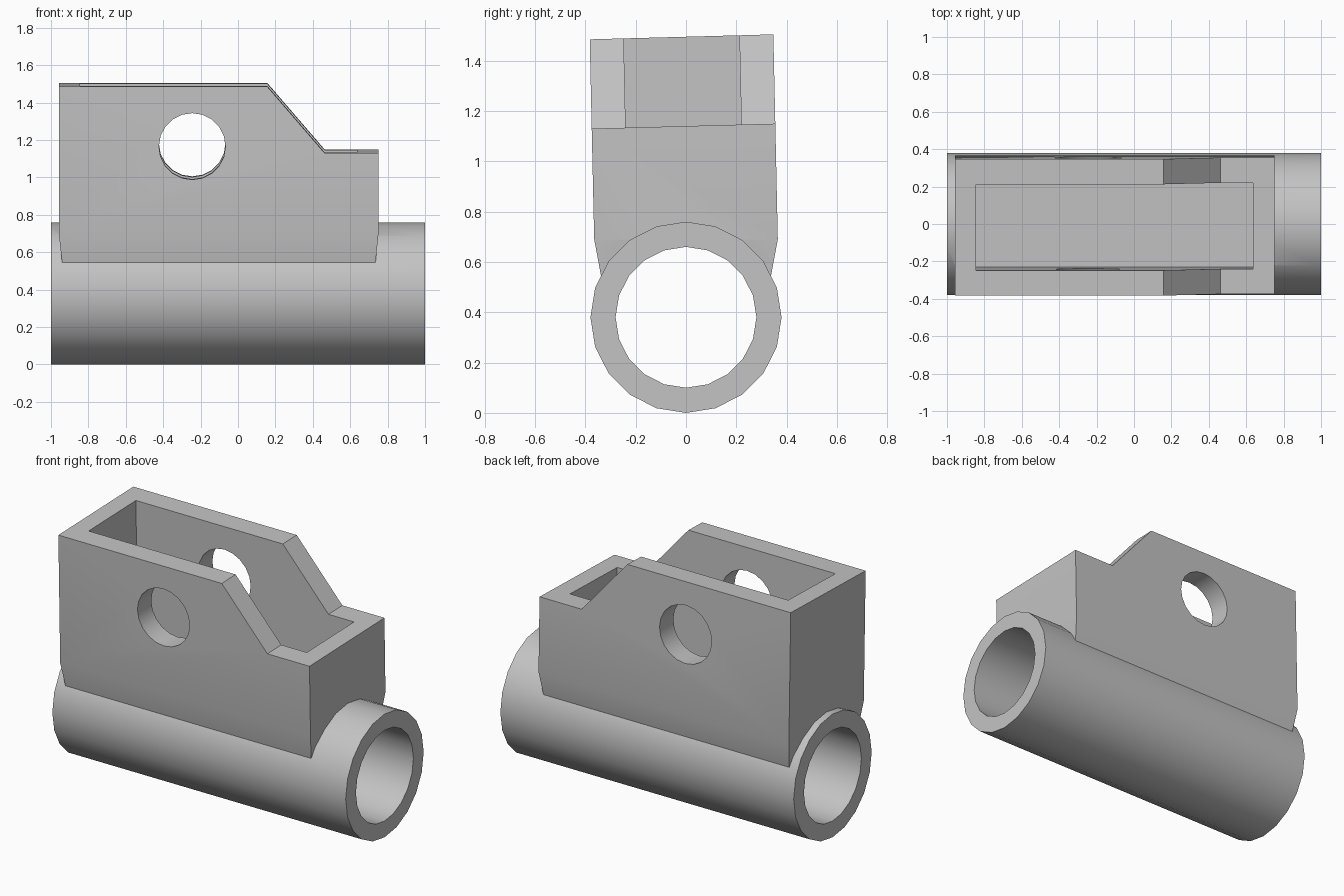
import bpy
import bmesh
from math import pi, radians

if "Cube" in bpy.data.objects:
    bpy.data.objects.remove(bpy.data.objects["Cube"])

grey = bpy.data.materials.new("plain grey")
grey.use_nodes = True
grey.diffuse_color = (0.55, 0.55, 0.55, 1)
grey.node_tree.nodes["Principled BSDF"].inputs["Base Color"].default_value = grey.diffuse_color

AXIS_Z = 0.38      # height of the pipe axis
KINK_Z = 0.69      # where the housing starts to taper into the pipe
BASE_Z = 0.54


def add_object(name, bm):
    bmesh.ops.recalc_face_normals(bm, faces=bm.faces)
    mesh = bpy.data.meshes.new(name)
    bm.to_mesh(mesh)
    bm.free()
    mesh.materials.append(grey)
    obj = bpy.data.objects.new(name, mesh)
    bpy.context.collection.objects.link(obj)
    return obj


def lean(bm):
    # the housing leans very slightly towards the front
    for v in bm.verts:
        y, z = v.co.y, v.co.z
        if z > KINK_Z + 0.01:
            v.co.y = y - 0.022 * (z - KINK_Z)
            v.co.z = z + 0.027 * y


def cylinder(name, radius, length, location, rotation, sides=20):
    bm = bmesh.new()
    bmesh.ops.create_cone(bm, cap_ends=True, segments=sides, radius1=radius,
                          radius2=radius, depth=length)
    obj = add_object(name, bm)
    obj.location, obj.rotation_euler = location, rotation
    return obj


# Housing: stepped side outline, tapered at the foot
def housing():
    bm = bmesh.new()
    foot = [(-0.94, BASE_Z), (0.735, BASE_Z)]
    upper = [(0.75, KINK_Z), (0.75, 1.14), (0.463, 1.14),
             (0.157, 1.495), (-0.957, 1.495), (-0.957, KINK_Z)]
    sides = []
    for s in (-1, 1):
        ring = [bm.verts.new((x, s * 0.337, z)) for x, z in foot]
        ring += [bm.verts.new((x, s * 0.365, z)) for x, z in upper]
        bm.faces.new(ring[2:])
        bm.faces.new([ring[0], ring[1], ring[2], ring[-1]])
        sides.append(ring)
    front, back = sides
    n = len(front)
    for i in range(n):
        j = (i + 1) % n
        bm.faces.new((front[i], front[j], back[j], back[i]))
    lean(bm)
    return add_object("pipe_housing", bm)


# Pocket open at the top
def pocket():
    bm = bmesh.new()
    bmesh.ops.create_cube(bm, size=1)
    low, high = 0.72, 1.8
    for v in bm.verts:
        v.co.x = 0.637 if v.co.x > 0 else -0.845
        v.co.y *= 0.46
        v.co.z = high if v.co.z > 0 else low
    lean(bm)
    return add_object("pocket_cutter", bm)


along_x = (0, pi / 2, 0)
body = housing()
tools = [
    (cylinder("pipe", 0.38, 2, (0, 0, AXIS_Z), along_x), 'UNION'),
    (cylinder("bore_cutter", 0.28, 3, (0, 0, AXIS_Z), along_x), 'DIFFERENCE'),
    (pocket(), 'DIFFERENCE'),
    (cylinder("cross_hole_cutter", 0.178, 2, (-0.245, 0, 1.175),
              (pi / 2 + radians(1.4), 0, 0)), 'DIFFERENCE'),
]
for tool, operation in tools:
    mod = body.modifiers.new(tool.name, 'BOOLEAN')
    mod.object, mod.operation, mod.solver = tool, operation, 'EXACT'

# Bake the booleans into the body and drop the helpers
bpy.context.view_layer.update()
evaluated = body.evaluated_get(bpy.context.evaluated_depsgraph_get())
mesh = bpy.data.meshes.new_from_object(evaluated)
body.modifiers.clear()
body.data = mesh
for tool, operation in tools:
    bpy.data.objects.remove(tool)

bpy.ops.object.select_all(action='DESELECT')
body.select_set(True)
bpy.context.view_layer.objects.active = body
bpy.ops.object.shade_smooth_by_angle(angle=radians(30))
